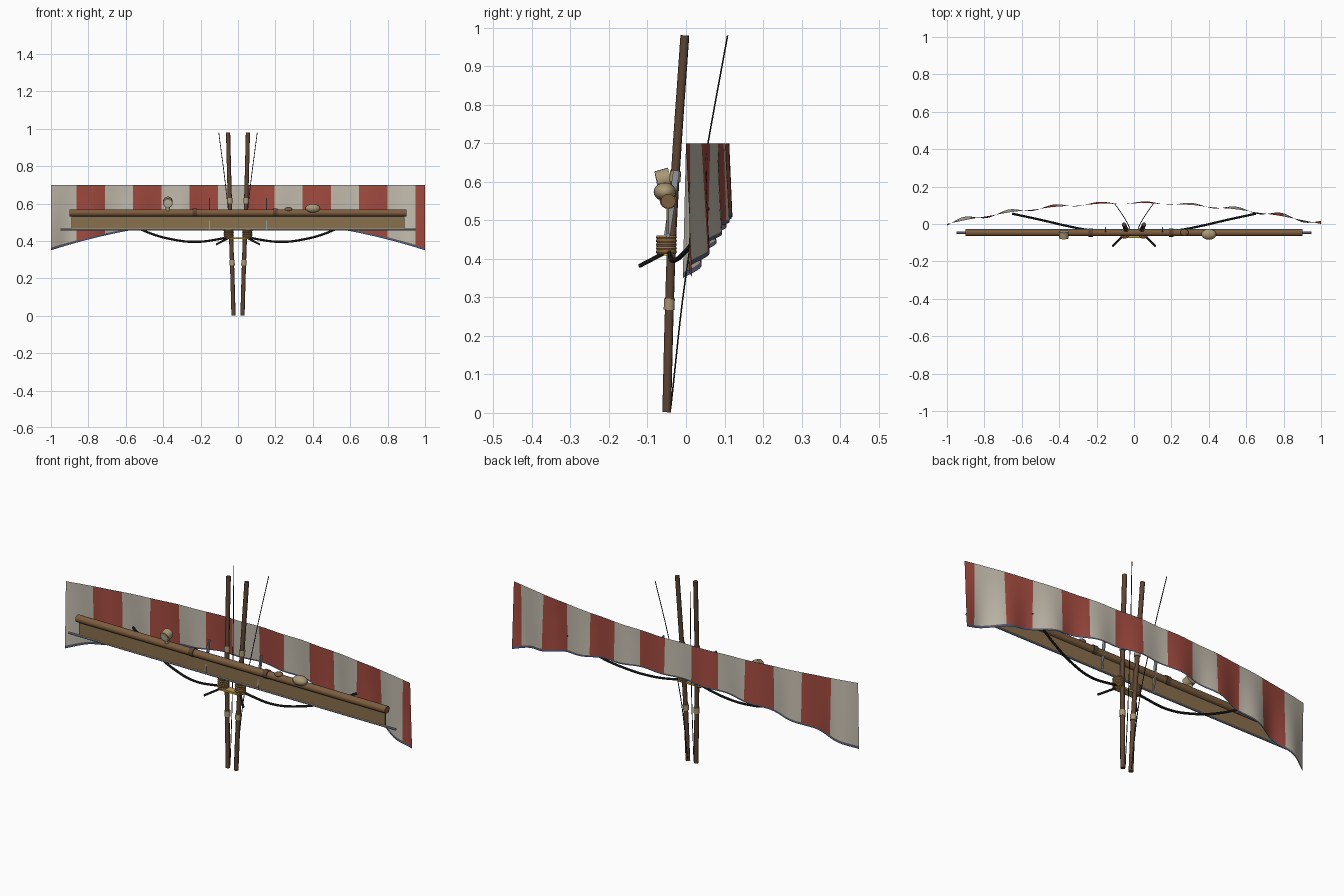
import bpy, bmesh, math
from mathutils import Vector

if "Cube" in bpy.data.objects:
    bpy.data.objects.remove(bpy.data.objects["Cube"])


def mat(name, rgb):
    m = bpy.data.materials.new(name)
    m.diffuse_color = (*rgb, 1)
    m.use_nodes = True
    m.node_tree.nodes["Principled BSDF"].inputs["Base Color"].default_value = m.diffuse_color
    return m


RED = mat("red_cloth", (0.36, 0.07, 0.05))
CREAM = mat("cream_cloth", (0.55, 0.50, 0.42))
HEM = mat("hem_blue", (0.10, 0.11, 0.18))
DARK = mat("dark_wood", (0.11, 0.06, 0.035))
WOOD = mat("wood", (0.20, 0.11, 0.05))
BOARD = mat("board_wood", (0.25, 0.16, 0.07))
STEEL = mat("steel", (0.28, 0.30, 0.34))
BLACK = mat("black_rubber", (0.02, 0.02, 0.02))
TAN = mat("tan_leather", (0.40, 0.31, 0.18))
ROPE = mat("rope", (0.33, 0.17, 0.06))
BRASS = mat("brass", (0.50, 0.34, 0.08))


def finish(ob, name, material, smooth=True):
    ob.name = name
    ob.data.materials.append(material)
    if smooth:
        bpy.ops.object.select_all(action='DESELECT')
        ob.select_set(True)
        bpy.context.view_layer.objects.active = ob
        bpy.ops.object.shade_smooth_by_angle(angle=math.radians(40))
    return ob


def tube(name, pts, r, material, sides=2, bend=True):
    """Round tube through the points, smoothly curved when bend is set."""
    cu = bpy.data.curves.new(name, 'CURVE')
    cu.dimensions = '3D'
    cu.bevel_depth, cu.bevel_resolution = r, sides
    cu.use_fill_caps, cu.resolution_u = True, 6
    sp = cu.splines.new('BEZIER')
    sp.bezier_points.add(len(pts) - 1)
    for b, p in zip(sp.bezier_points, pts):
        b.co = p
        b.handle_left_type = b.handle_right_type = 'AUTO' if bend else 'VECTOR'
    ob = bpy.data.objects.new(name, cu)
    bpy.context.collection.objects.link(ob)
    bpy.ops.object.select_all(action='DESELECT')
    ob.select_set(True)
    bpy.context.view_layer.objects.active = ob
    bpy.ops.object.convert(target='MESH')
    return finish(bpy.context.object, name, material)


def rod(name, a, b, r, material, sides=12):
    a, b = Vector(a), Vector(b)
    bpy.ops.mesh.primitive_cylinder_add(vertices=sides, radius=r, depth=(b - a).length,
                                        location=(a + b) / 2,
                                        rotation=(b - a).to_track_quat('Z', 'Y').to_euler())
    return finish(bpy.context.object, name, material)


def box(name, loc, size, material, rot=(0, 0, 0)):
    bpy.ops.mesh.primitive_cube_add(size=1, location=loc, rotation=rot)
    bpy.context.object.scale = size
    return finish(bpy.context.object, name, material, False)


def ball(name, loc, size, material):
    bpy.ops.mesh.primitive_uv_sphere_add(segments=16, ring_count=10, radius=1, location=loc)
    bpy.context.object.scale = size
    return finish(bpy.context.object, name, material)


# striped cloth wing, bowed backwards with rippling lower edge
def cloth_point(x, t):
    y = 0.11 * (1 - x * x) + 0.003 * math.sin(26 * x) * (1 - t) * (1 - abs(x))
    y += t * (0.016 * math.sin(26 * x) * (0.4 + 0.6 * abs(x)) + 0.004)
    bottom = 0.51 - 0.16 * x * x
    return x, y, 0.70 + (bottom - 0.70) * t


edges = [-1.0] + [-0.863 + 0.1511 * k for k in range(13)] + [1.0]
cols, stripe = [-1.0], []
for k in range(14):
    for i in range(1, 9):
        cols.append(edges[k] + (edges[k + 1] - edges[k]) * i / 8)
        stripe.append(k % 2)
rows = [0, 0.2, 0.4, 0.6, 0.8, 0.96, 1.0]
bm = bmesh.new()
grid = [[bm.verts.new(cloth_point(x, t)) for x in cols] for t in rows]
for r in range(len(rows) - 1):
    for c in range(len(cols) - 1):
        f = bm.faces.new((grid[r][c], grid[r + 1][c], grid[r + 1][c + 1], grid[r][c + 1]))
        f.material_index = 2 if r == len(rows) - 2 else (1 if stripe[c] else 0)
        f.smooth = True
me = bpy.data.meshes.new("striped_cloth")
bm.to_mesh(me)
bm.free()
for m in (CREAM, RED, HEM):
    me.materials.append(m)
bpy.context.collection.objects.link(bpy.data.objects.new("striped_cloth", me))

# cross spar: round pole, hanging board and steel rod along its lower edge
rod("cross_pole", (-0.9, -0.046, 0.55), (0.9, -0.046, 0.55), 0.019, WOOD, 16)
box("spar_board", (0, -0.047, 0.498), (1.78, 0.006, 0.076), BOARD)
rod("lower_rod", (-0.95, -0.047, 0.461), (0.95, -0.047, 0.461), 0.006, STEEL, 8)

for s, side in ((-1, "left"), (1, "right")):
    # upright mast, slightly bent back
    tube(f"{side}_mast", [(s * 0.024, -0.05, 0.002), (s * 0.032, -0.043, 0.28),
                          (s * 0.038, -0.037, 0.45), (s * 0.044, -0.027, 0.63),
                          (s * 0.053, -0.003, 0.98)], 0.0115, DARK, 3)
    # leather collars
    rod(f"{side}_lower_collar", (s * 0.031, -0.044, 0.268), (s * 0.032, -0.043, 0.297), 0.0145, TAN)
    rod(f"{side}_upper_collar", (s * 0.043, -0.029, 0.60), (s * 0.044, -0.027, 0.628), 0.0145, TAN)
    # stay wire
    tube(f"{side}_stay_wire", [(s * 0.018, -0.04, 0.01), (s * 0.033, 0.0, 0.36),
                               (s * 0.067, 0.057, 0.70), (s * 0.103, 0.108, 0.98)], 0.002, BLACK, 1)
    # rope binding around the mast
    for i in range(5):
        bpy.ops.mesh.primitive_torus_add(major_segments=20, minor_segments=6, major_radius=0.022,
                                         minor_radius=0.0055,
                                         location=(s * 0.05, -0.051, 0.418 + i * 0.0095))
        finish(bpy.context.object, f"{side}_rope_binding_{i}", ROPE)
    # curved hose from the binding to the cloth, and front handle
    tube(f"{side}_hose", [(s * 0.055, -0.045, 0.42), (s * 0.10, -0.042, 0.41), (s * 0.23, -0.034, 0.395),
                          (s * 0.36, -0.010, 0.41), (s * 0.48, 0.018, 0.445),
                          (s * 0.65, 0.055, 0.53)], 0.006, BLACK)
    rod(f"{side}_handle", (s * 0.115, -0.12, 0.382), (s * 0.05, -0.055, 0.416), 0.0055, BLACK, 8)
    # flat steel strut crossing the spar
    box(f"{side}_strut", (s * 0.152, -0.037, 0.545), (0.007, 0.016, 0.17), STEEL,
        (math.radians(-8), 0, 0))

# brass plate joining the masts
box("brass_plate", (0, -0.055, 0.414), (0.12, 0.04, 0.010), BRASS)

# round gauge on the pole
rod("gauge_body", (-0.375, -0.075, 0.602), (-0.375, -0.04, 0.612), 0.026, TAN, 20)
rod("gauge_face", (-0.375, -0.077, 0.6015), (-0.375, -0.0745, 0.602), 0.019, CREAM, 20)
rod("gauge_base", (-0.375, -0.05, 0.56), (-0.375, -0.055, 0.59), 0.012, TAN)
# bundle and small fittings strapped to the pole
ball("bundle", (0.40, -0.055, 0.574), (0.04, 0.029, 0.024), TAN)
ball("small_pouch", (0.27, -0.046, 0.568), (0.022, 0.019, 0.013), WOOD)
for x in (-0.23, 0.2):
    rod("pole_band", (x - 0.012, -0.046, 0.552), (x + 0.012, -0.046, 0.552), 0.0225, DARK, 16)
